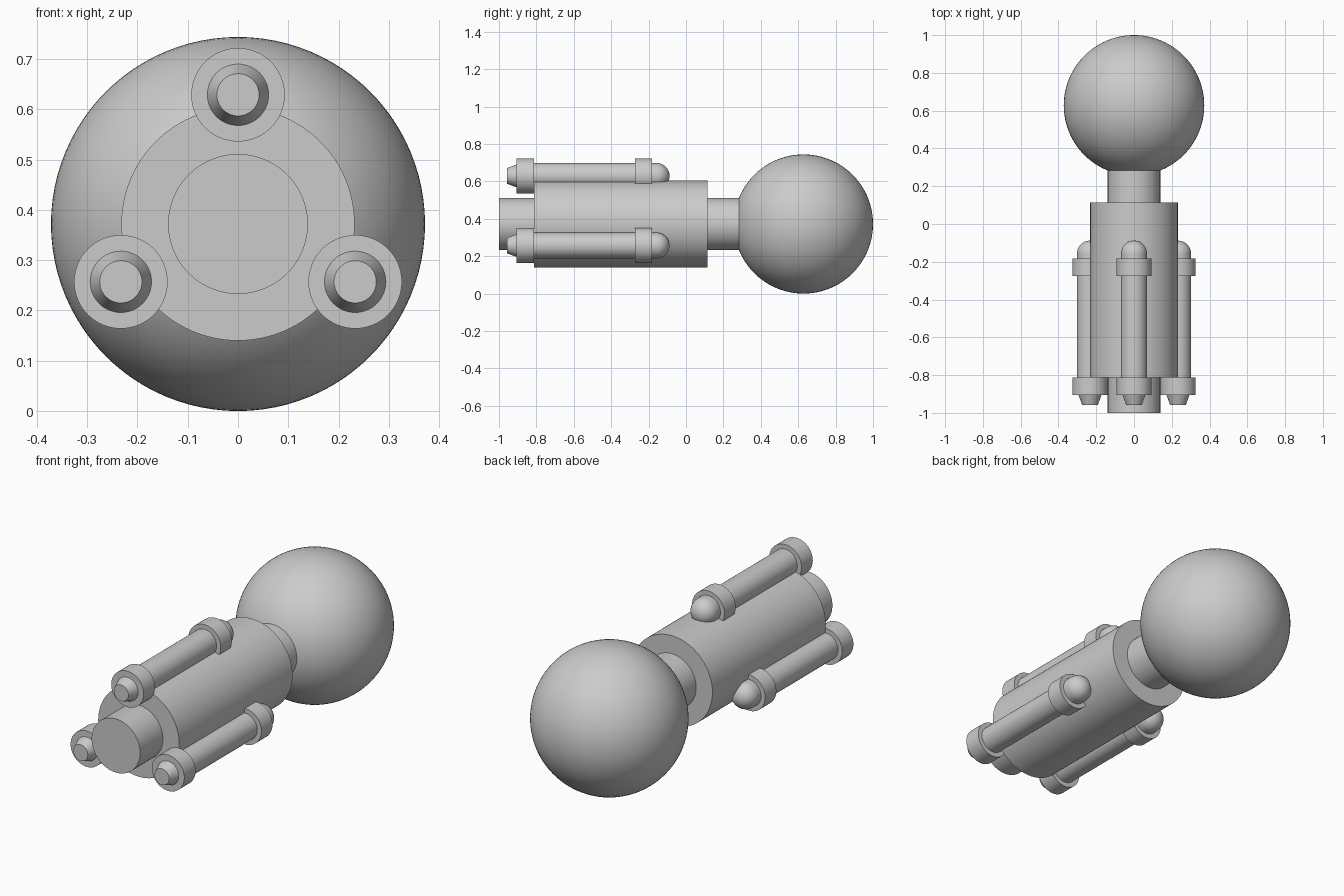
import bpy
import math

cube = bpy.data.objects.get("Cube")
if cube:
    bpy.data.objects.remove(cube, do_unlink=True)

grey = bpy.data.materials.new("plain grey")
grey.use_nodes = True
GREY = (0.6, 0.6, 0.6, 1)
grey.diffuse_color = GREY
grey.node_tree.nodes["Principled BSDF"].inputs["Base Color"].default_value = GREY

AXIS_Z = 0.372  # height of the main axis


def finish(name):
    obj = bpy.context.object
    obj.name = name
    obj.data.materials.append(grey)
    bpy.ops.object.shade_smooth_by_angle(angle=math.radians(30))
    return obj


def tube(name, x, z, y_front, y_back, r_front, r_back=None, sides=64):
    """Solid round part lying along y."""
    bpy.ops.mesh.primitive_cone_add(
        vertices=sides, radius1=r_front, radius2=r_front if r_back is None else r_back,
        depth=y_back - y_front, location=(x, (y_front + y_back) / 2, z),
        rotation=(-math.pi / 2, 0, 0))
    return finish(name)


def ball(name, x, y, z, radius, segments=64):
    bpy.ops.mesh.primitive_uv_sphere_add(
        segments=segments, ring_count=segments // 2, radius=radius,
        location=(x, y, z), rotation=(-math.pi / 2, 0, 0))
    return finish(name)


# Main body: head ball, central shaft and thick barrel
ball("head_ball", 0, 1 - AXIS_Z, AXIS_Z, AXIS_Z, 96)
tube("central_shaft", 0, AXIS_Z, -1, 0.35, 0.139, sides=96)
tube("barrel", 0, AXIS_Z, -0.813, 0.115, 0.232, sides=96)

# Three boosters around the barrel
boosters = {"top": (0, 0.629), "left": (0.233, 0.257), "right": (-0.233, 0.257)}
for side, (x, z) in boosters.items():
    tube(side + "_booster_rod", x, z, -0.86, -0.157, 0.069)
    ball(side + "_booster_dome", x, -0.157, z, 0.069)
    tube(side + "_booster_front_collar", x, z, -0.905, -0.813, 0.093)
    tube(side + "_booster_rear_collar", x, z, -0.274, -0.183, 0.093)
    tube(side + "_booster_nozzle", x, z, -0.957, -0.905, 0.042, 0.061)
